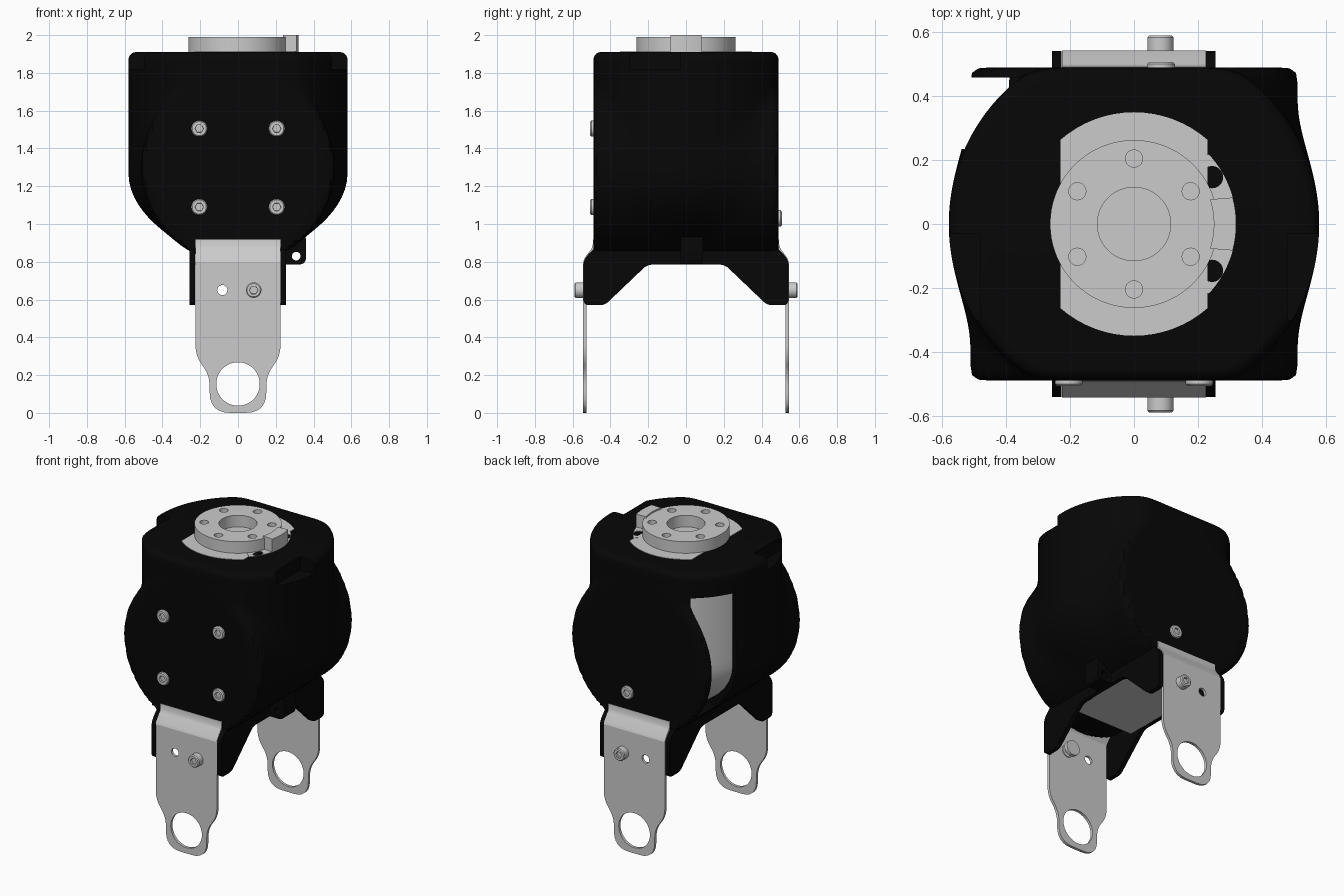
import bpy, bmesh
from math import sin, cos, pi, sqrt, radians
from mathutils import Matrix, Vector, Euler

if "Cube" in bpy.data.objects:
    bpy.data.objects.remove(bpy.data.objects["Cube"])

black = bpy.data.materials.new("black_plastic")
black.diffuse_color = (0.002, 0.002, 0.002, 1)
black.use_nodes = True
black.node_tree.nodes["Principled BSDF"].inputs["Base Color"].default_value = black.diffuse_color
FRONT = (pi / 2, 0, 0)          # outline drawn in x,z
SIDE = (pi / 2, 0, pi / 2)      # outline drawn in y,z


def finish(name, bm, mat=None, angle=35):
    bmesh.ops.remove_doubles(bm, verts=bm.verts, dist=1e-5)
    bmesh.ops.recalc_face_normals(bm, faces=bm.faces)
    me = bpy.data.meshes.new(name)
    bm.to_mesh(me)
    bm.free()
    me.shade_smooth()
    me.set_sharp_from_angle(angle=radians(angle))
    if mat:
        me.materials.append(mat)
    ob = bpy.data.objects.new(name, me)
    bpy.context.collection.objects.link(ob)
    return ob


def circle(r, x=0, y=0, n=40):
    return [(x + r * cos(2 * pi * i / n), y + r * sin(2 * pi * i / n)) for i in range(n)]


def arc(r, a, b, n=16):
    return [(r * cos(radians(a + (b - a) * i / n)), r * sin(radians(a + (b - a) * i / n))) for i in range(n + 1)]


def rounded(pts, dist, n=6):
    """Round every corner, dist = a length or one length per corner."""
    out = []
    for i, p in enumerate(pts):
        d = dist[i] if isinstance(dist, list) else dist
        p, a, b = Vector(p), Vector(pts[i - 1]), Vector(pts[(i + 1) % len(pts)])
        if d == 0:
            out.append(tuple(p))
            continue
        s, e = p + (a - p).normalized() * d, p + (b - p).normalized() * d
        for k in range(n + 1):
            t = k / n
            out.append(tuple(s * (1 - t) ** 2 + p * 2 * t * (1 - t) + e * t * t))
    return out


def plate(name, outlines, depth, centre=(0, 0, 0), rot=(0, 0, 0), mat=None):
    """Filled outline with holes, extruded to a given depth."""
    cu = bpy.data.curves.new(name, 'CURVE')
    cu.dimensions, cu.fill_mode, cu.extrude = '2D', 'BOTH', depth / 2
    for pts in outlines:
        sp = cu.splines.new('POLY')
        sp.points.add(len(pts) - 1)
        for q, p in zip(sp.points, pts):
            q.co = (p[0], p[1], 0, 1)
        sp.use_cyclic_u = True
    tmp = bpy.data.objects.new(name + "_curve", cu)
    bpy.context.collection.objects.link(tmp)
    me = bpy.data.meshes.new_from_object(tmp.evaluated_get(bpy.context.evaluated_depsgraph_get()))
    bm = bmesh.new()
    bm.from_mesh(me)
    bpy.data.objects.remove(tmp)
    bm.transform(Matrix.Translation(centre) @ Euler(rot).to_matrix().to_4x4())
    return finish(name, bm, mat)


def skin(name, rings, mat=None):
    """Closed surface through equal-sized rings of points."""
    bm = bmesh.new()
    rings = [[bm.verts.new(p) for p in ring] for ring in rings]
    n = len(rings[0])
    for a, b in zip(rings, rings[1:]):
        for i in range(n):
            bm.faces.new((a[i], a[(i + 1) % n], b[(i + 1) % n], b[i]))
    bm.faces.new(rings[0])
    bm.faces.new(rings[-1])
    return finish(name, bm, mat)


def screw(name, x, y, z, h, r=0.043):
    """Hex socket screw, y is the outer end, pointing away from the centre."""
    s, n, rings = (1 if y > 0 else -1), 36, []
    for rad, d, hexa in ((r, h, 0), (r, .006, 0), (r - .006, 0, 0), (.023, 0, 1), (.022, .014, 1)):
        ring = []
        for i in range(n):
            a = 2 * pi * i / n
            k = rad * cos(pi / 6) / cos(a % (pi / 3) - pi / 6) if hexa else rad
            ring.append((x + k * cos(a), y - s * d, z + k * sin(a)))
        rings.append(ring)
    return skin(name, rings)


def cut(ob, lo, hi):
    bm = bmesh.new()
    bmesh.ops.create_cube(bm, size=1)
    for v in bm.verts:
        v.co = [(l + h) / 2 + c * (h - l) for l, h, c in zip(lo, hi, v.co)]
    c = finish("cutter", bm)
    c.hide_render = True
    m = ob.modifiers.new("cut", 'BOOLEAN')
    m.operation, m.object, m.solver = 'DIFFERENCE', c, 'EXACT'
    ob.data = bpy.data.meshes.new_from_object(ob.evaluated_get(bpy.context.evaluated_depsgraph_get()))
    ob.modifiers.clear()
    bpy.data.objects.remove(c)


# Housing: upright round column blended with a disc lying along y
def column_radius(z):
    t = max(1.27 - z, 0) / .40
    return .58 * sqrt(max(1 - t * t, 0))


def clip(r, a, half_depth):
    side = half_depth / max(abs(sin(a)), 1e-6)
    lo, hi = min(r, side), max(r, side)
    return lo * (1 + (lo / hi) ** 36) ** (-1 / 36)


def body_radius(a, z):
    w = sqrt(max(.512 ** 2 - (z - 1.30) ** 2, 1e-8))
    col, disc = column_radius(z), w / max(abs(cos(a)), 1e-6)
    k = .07
    h = max(k - abs(col - disc), 0) / k
    return clip(max(col, disc) + h * h * k / 4, a, .49)


def ring_at(fn, z, inset=0, n=180):
    pts = []
    for i in range(n):
        a = 2 * pi * (i + .5) / n
        r = fn(a, z) - inset
        pts.append((r * cos(a), r * sin(a), z))
    return pts


levels = [(1.30 - .51 * cos(pi / 2 * i / 20), 0) for i in range(21)]
levels += [(1.30 + .57 * i / 20, 0) for i in range(1, 21)]
levels += [(1.87 + .04 * sin(pi / 2 * i / 5), .04 * (1 - cos(pi / 2 * i / 5))) for i in range(1, 6)]
housing = skin("housing", [ring_at(body_radius, z, d) for z, d in levels], black)
cut(housing, (-.7, .235, .97), (-.30, .458, 1.76))      # side window
for x in (-.59, .59):                                     # top edge notches
    cut(housing, (x - .11, -.30, 1.82), (x + .11, -.03, 2))
housing.data.shade_smooth()
housing.data.set_sharp_from_angle(angle=radians(35))

# Motor seen through the window
skin("motor", [ring_at(lambda a, z: clip(column_radius(z) - .02, a, .45), .95 + .82 * i / 16) for i in range(17)])

# Output flange on top
plate("flange_base", [arc(.35, 49, 131) + arc(.35, 229, 311)], .02, (0, 0, 1.903))
notches = [circle(.035, .285 * cos(radians(a)), .285 * sin(radians(a)), 20) for a in (-31, 31)]
plate("flange_stop_plate", [arc(.32, -43, 43, 30) + arc(.2, 43, -43)] + notches, .02, (0, 0, 1.904))
bolt_holes = [circle(.027, .205 * sin(i * pi / 3), .205 * cos(i * pi / 3), 20) for i in range(6)]
plate("output_flange", [circle(.263, n=72), circle(.115, n=48)] + bolt_holes, .08, (0, 0, 1.95))
plate("flange_stop_tab", [arc(.32, -15, 15) + arc(.25, 18, -18)], .09, (0, 0, 1.955))

# Black yoke below the housing
rib = rounded([(-.542, .57), (-.43, .57), (-.205, .785), (.205, .785), (.43, .57), (.542, .57),
               (.542, .81), (.485, .875), (-.485, .875), (-.542, .81)], .03)
for side, x in (("left", -.242), ("right", .24)):
    plate("yoke_rib_" + side, [rib], .03, (x, 0, 0), SIDE, black)
plate("belly_plate", [[(-.3, .80), (.3, .80), (.3, .785), (-.3, .785)]], .46, (0, 0, 0), SIDE)

# Cable lug with eye
plate("cable_lug", [rounded([(.2, .785), (.36, .785), (.36, .95), (.2, .95)], .04), circle(.023, .308, .83, 20)],
      .12, (0, .03, 0), FRONT, black)

# Legs, front and back, each bent inwards at the top
leg = rounded([(-.225, .80), (-.225, .30), (-.15, .20), (-.15, 0), (.15, 0), (.15, .20), (.225, .30), (.225, .80)],
              [0, .06, .06, .11, .11, .06, .06, 0])
flange = [(.544, .80), (.538, .818), (.503, .865), (.494, .885), (.492, .917), (.475, .917),
          (.475, .87), (.486, .85), (.521, .81), (.526, .80)]
for side, s in (("front", -1), ("back", 1)):
    plate(side + "_leg", [leg, circle(.115, 0, .153, 48), circle(.027, -.083, .65, 20)], .018,
          (0, s * .535, 0), FRONT)
    plate(side + "_leg_flange", [[(s * y, z) for y, z in flange]], .45, (0, 0, 0), SIDE)
    screw(side + "_leg_screw", .083, s * .59, .65, .07, .041)
    screw(side + "_leg_nut", .083, -s * -.50, .65, -.03 + .06, .05)

# Housing screws
for i, (x, z) in enumerate([(-.205, 1.09), (.205, 1.09), (-.205, 1.505), (.205, 1.505)]):
    screw(f"front_screw_{i + 1}", x, -.507, z, .03)
screw("back_screw", .085, .507, 1.03, .03)
